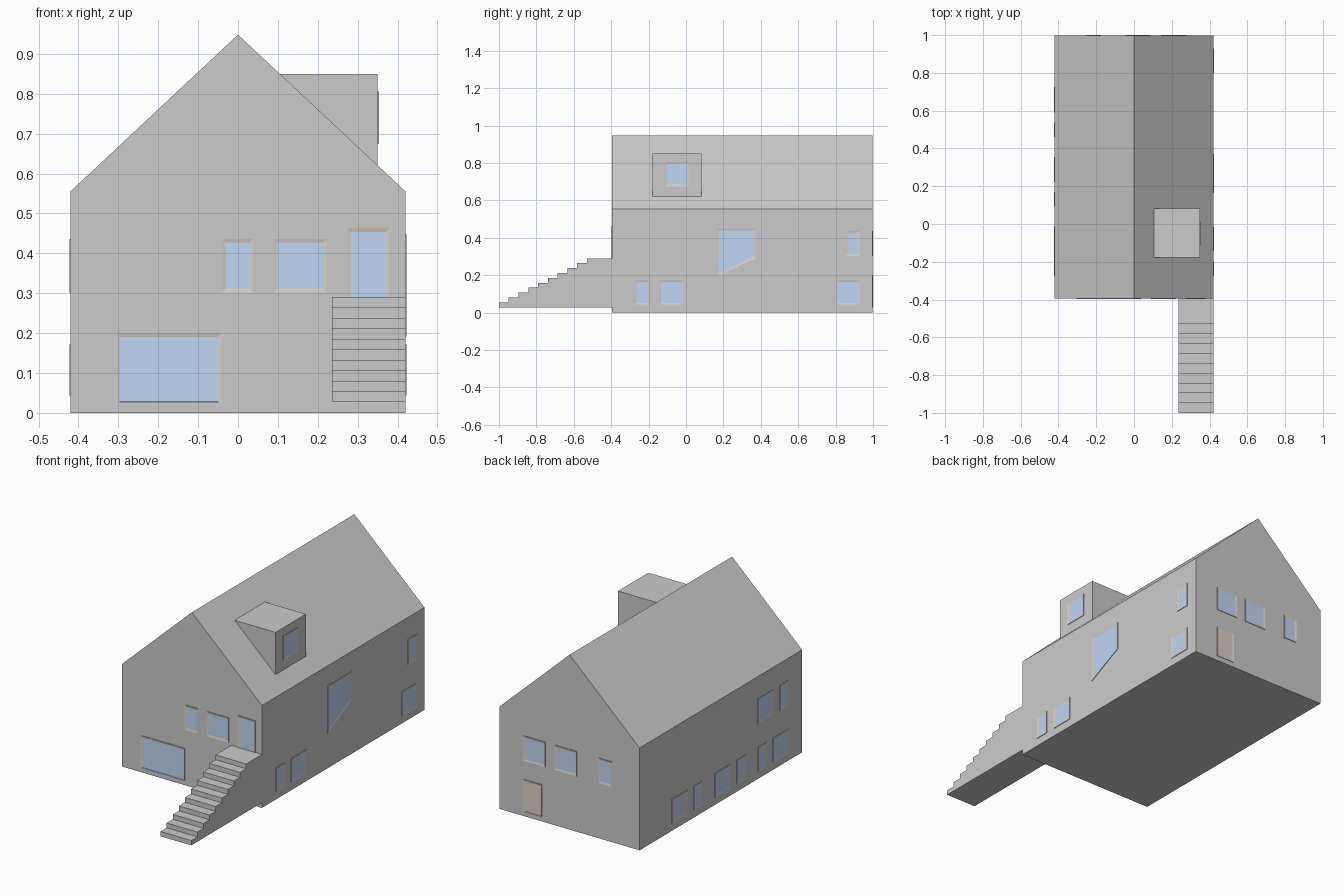
import bpy, bmesh
from mathutils import Vector

if "Cube" in bpy.data.objects:
    bpy.data.objects.remove(bpy.data.objects["Cube"])

FRONT, BACK, SIDE, DORMER = -0.395, 0.997, 0.42, 0.35


def material(name, color):
    m = bpy.data.materials.new(name)
    m.diffuse_color = (*color, 1)
    m.use_nodes = True
    m.node_tree.nodes["Principled BSDF"].inputs["Base Color"].default_value = m.diffuse_color
    return m


FRAME = material("frame_tan", (0.70, 0.62, 0.56))
GLASS = material("glass_blue", (0.53, 0.68, 0.92))
DOOR = material("door_tan", (0.72, 0.65, 0.58))


def to_object(name, bm, mats=()):
    mesh = bpy.data.meshes.new(name)
    bm.to_mesh(mesh)
    bm.free()
    for m in mats:
        mesh.materials.append(m)
    obj = bpy.data.objects.new(name, mesh)
    bpy.context.collection.objects.link(obj)


def prism(name, points, direction):
    """Solid made by sweeping a planar outline along a vector."""
    bm = bmesh.new()
    face = bm.faces.new([bm.verts.new(p) for p in points])
    new = bmesh.ops.extrude_face_region(bm, geom=[face], use_keep_orig=True)["geom"]
    verts = [g for g in new if isinstance(g, bmesh.types.BMVert)]
    bmesh.ops.translate(bm, vec=direction, verts=verts)
    bmesh.ops.recalc_face_normals(bm, faces=bm.faces)
    to_object(name, bm)


# wall name -> (axis of the normal, position, outward sign)
WALLS = {"front": (1, FRONT, -1), "back": (1, BACK, 1), "right": (0, SIDE, 1),
         "left": (0, -SIDE, -1), "dormer": (0, DORMER, 1)}


def opening(name, wall, outline, filling=GLASS, sill=True):
    """Slightly raised frame around a shallow set-back pane."""
    axis, pos, sign = WALLS[wall]
    normal = Vector((0, 0, 0))
    normal[axis] = sign
    bm = bmesh.new()
    face = bm.faces.new([bm.verts.new((pos, a, z) if axis == 0 else (a, pos, z))
                         for a, z in outline])
    face.normal_update()
    if face.normal.dot(normal) < 0:
        face.normal_flip()
    new = bmesh.ops.extrude_discrete_faces(bm, faces=[face])["faces"]
    pane = new[0]
    bmesh.ops.translate(bm, vec=normal * 0.003, verts=pane.verts)
    bmesh.ops.inset_individual(bm, faces=[pane], thickness=0.013, depth=-0.002)
    pane.material_index = 1
    if not sill:
        low = min(z for a, z in outline)
        for v in pane.verts:
            if v.co.z < low + 0.05:
                v.co.z = low + 0.001
    to_object(name, bm, (FRAME, filling))


def rect(a0, a1, z0, z1):
    return [(a0, z0), (a1, z0), (a1, z1), (a0, z1)]


# gabled house body
gable = [(-SIDE, 0), (SIDE, 0), (SIDE, 0.555), (0, 0.948), (-SIDE, 0.555)]
prism("house_body", [(x, FRONT, z) for x, z in gable], (0, BACK - FRONT, 0))

# dormer, sunk into the roof slope
dormer = [(DORMER, 0.621), (DORMER, 0.85), (0.105, 0.85), (0.105, 0.621)]
prism("dormer", [(x, -0.178, z) for x, z in dormer], (0, 0.26, 0))

# entrance stairs with landing
base, rise, run, steps = 0.028, 0.0262, 0.0522, 10
side = [(FRONT, base), (-1, base)]
for i in range(steps):
    y, z = -1 + i * run, base + (i + 1) * rise
    side += [(y, z), (y + run if i < steps - 1 else FRONT, z)]
prism("entrance_stairs", [(0.236, y, z) for y, z in side], (SIDE - 0.236, 0, 0))

# rows of windows: wall, z range, horizontal ranges
LOW, HIGH = (0.043, 0.172), (0.302, 0.436)
ROWS = [
    ("front", HIGH, [(-0.041, 0.038), (0.09, 0.222)]),
    ("back", HIGH, [(0.144, 0.276), (-0.045, 0.088), (-0.255, -0.175)]),
    ("right", LOW, [(-0.274, -0.198), (-0.144, -0.012), (0.80, 0.93)]),
    ("right", HIGH, [(0.853, 0.93)]),
    ("left", LOW, [(0.591, 0.724), (0.46, 0.537), (0.223, 0.356), (0.092, 0.169),
                   (-0.092, -0.015), (-0.276, -0.143)]),
    ("left", HIGH, [(-0.145, -0.012), (-0.276, -0.199)]),
    ("dormer", (0.675, 0.806), [(-0.113, 0.014)]),
]
for wall, (z0, z1), spans in ROWS:
    level = "lower" if z0 < 0.2 else "upper"
    for i, (a0, a1) in enumerate(spans):
        opening(f"{wall}_{level}_window_{i + 1}", wall, rect(a0, a1, z0, z1))

# stairwell window with a slanted bottom
opening("stairwell_window", "right",
        [(0.165, 0.192), (0.372, 0.292), (0.372, 0.447), (0.165, 0.447)])

# garage opening and doors
opening("garage_door", "front", rect(-0.305, -0.041, 0.027, 0.2), sill=False)
opening("entrance_door", "front", rect(0.273, 0.381, 0.277, 0.463))
opening("back_door", "back", rect(0.165, 0.276, 0.027, 0.2), DOOR, sill=False)
